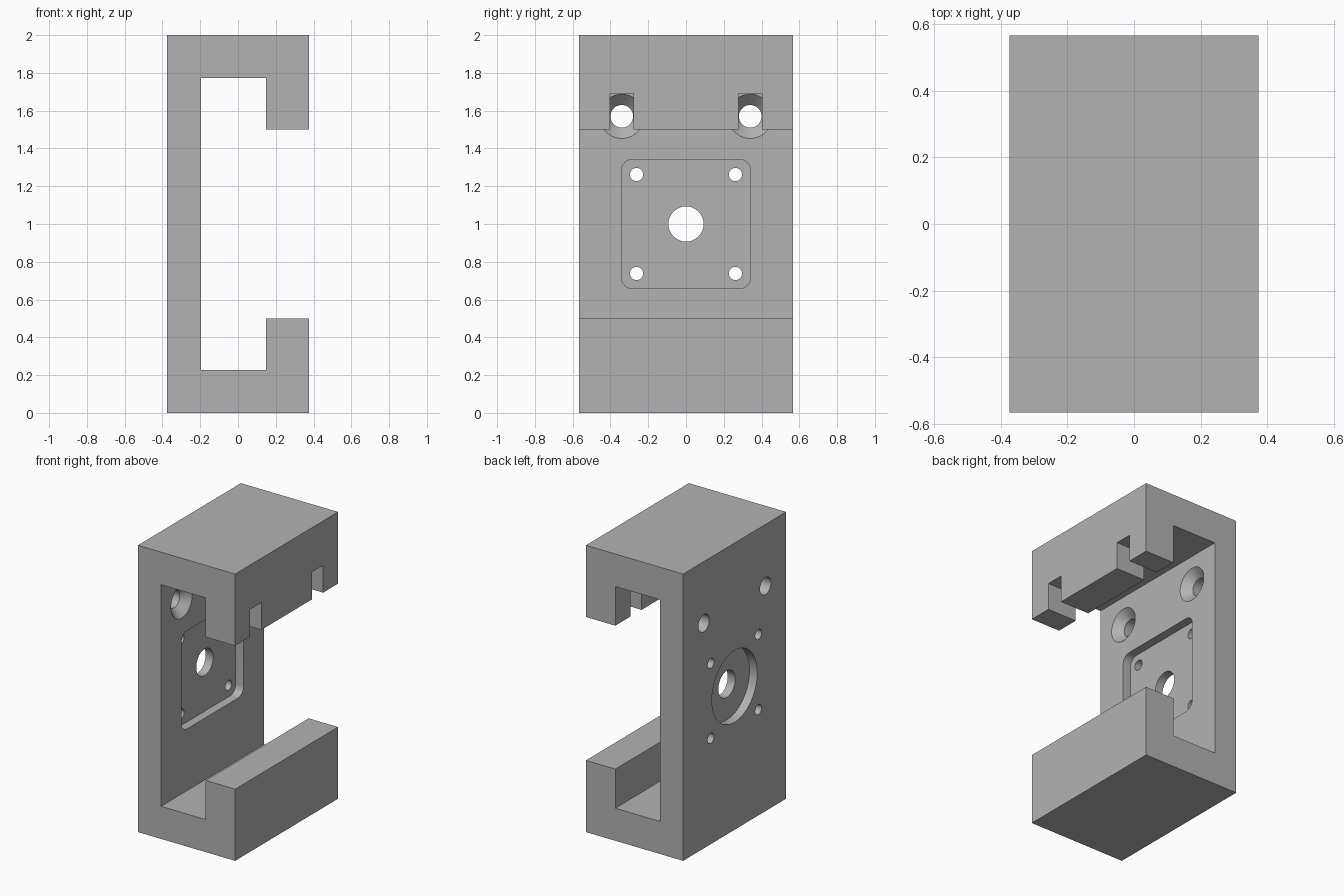
import bpy
import bmesh
from math import radians
from mathutils import Matrix

if "Cube" in bpy.data.objects:
    bpy.data.objects.remove(bpy.data.objects["Cube"], do_unlink=True)

HALF_X, HALF_Y, HEIGHT = 0.375, 0.567, 2.0
WALL_IN = -0.197            # inner face of the mounting wall
LIP_IN = 0.148              # inner face of the lips
FLOOR, LIP = 0.227, 0.5     # floor thickness and lip height
RECESS = 0.06               # depth of both wall recesses

grey = bpy.data.materials.new("plain grey")
grey.use_nodes = True
grey.diffuse_color = (0.45, 0.45, 0.45, 1)
grey.node_tree.nodes["Principled BSDF"].inputs["Base Color"].default_value = grey.diffuse_color


def add_object(name, bm):
    bmesh.ops.recalc_face_normals(bm, faces=bm.faces)
    mesh = bpy.data.meshes.new(name)
    bm.to_mesh(mesh)
    bm.free()
    mesh.materials.append(grey)
    obj = bpy.data.objects.new(name, mesh)
    bpy.context.collection.objects.link(obj)
    return obj


def box(name, low, high, corner=0):
    """Box between two corners, optionally rounded along x."""
    bm = bmesh.new()
    size = [b - a for a, b in zip(low, high)]
    mid = [(a + b) / 2 for a, b in zip(low, high)]
    bmesh.ops.create_cube(bm, size=1, matrix=Matrix.Translation(mid) @ Matrix.Diagonal((*size, 1)))
    if corner:
        along = [e for e in bm.edges if abs(e.verts[0].co.x - e.verts[1].co.x) > 0.01]
        bmesh.ops.bevel(bm, geom=along, offset=corner, segments=8, profile=0.5, affect='EDGES')
    return add_object(name, bm)


def drill(name, x0, x1, y, z, r0, r1=None):
    """Round cutter along x, tapered when two radii are given."""
    bm = bmesh.new()
    place = Matrix.Translation(((x0 + x1) / 2, y, z)) @ Matrix.Rotation(radians(90), 4, 'Y')
    bmesh.ops.create_cone(bm, cap_ends=True, segments=64, radius1=r0,
                          radius2=r0 if r1 is None else r1, depth=x1 - x0, matrix=place)
    return add_object(name, bm)


# C-shaped channel, extruded along y
upper = [(-HALF_X, HEIGHT), (HALF_X, HEIGHT), (HALF_X, HEIGHT - LIP),
         (LIP_IN, HEIGHT - LIP), (LIP_IN, HEIGHT - FLOOR), (WALL_IN, HEIGHT - FLOOR)]
lower = [(x, HEIGHT - z) for x, z in reversed(upper)]
bm = bmesh.new()
face = bm.faces.new([bm.verts.new((x, -HALF_Y, z)) for x, z in upper + lower])
side = bmesh.ops.extrude_face_region(bm, geom=[face])["geom"]
bmesh.ops.translate(bm, vec=(0, 2 * HALF_Y, 0),
                    verts=[v for v in side if isinstance(v, bmesh.types.BMVert)])
bracket = add_object("channel_bracket", bm)

# Motor seat: square pocket inside, round recess outside, shaft hole
outside, through = -HALF_X - 0.05, WALL_IN + 0.05
cutters = [
    box("pocket_cutter", (WALL_IN - RECESS, -0.342, 0.658), (through, 0.342, 1.342), corner=0.06),
    drill("recess_cutter", outside, -HALF_X + RECESS, 0, 1, 0.25),
    drill("shaft_cutter", outside, through, 0, 1, 0.093),
]

for s in (-1, 1):
    # Small screw holes around the shaft
    for t in (-1, 1):
        cutters.append(drill("screw_cutter", outside, through, s * 0.262, 1 + t * 0.262, 0.035))
    # Countersunk mounting holes with access slots in the upper lip
    y, z = s * 0.34, 1.57
    cutters.append(drill("mount_cutter", outside, through, y, z, 0.06))
    cutters.append(drill("countersink_cutter", WALL_IN - 0.067, WALL_IN + 0.01, y, z, 0.05, 0.127))
    cutters.append(box("slot_cutter", (LIP_IN - 0.05, y - 0.062, 1.4),
                       (HALF_X + 0.05, y + 0.062, 1.69)))

# Apply the cuts
bpy.ops.object.select_all(action='DESELECT')
bracket.select_set(True)
bpy.context.view_layer.objects.active = bracket
for cutter in cutters:
    cutter.hide_render = True
    cut = bracket.modifiers.new("cut", 'BOOLEAN')
    cut.operation = 'DIFFERENCE'
    cut.solver = 'EXACT'
    cut.object = cutter
    bpy.ops.object.modifier_apply(modifier=cut.name)
    bpy.data.objects.remove(cutter, do_unlink=True)

bpy.ops.object.shade_smooth_by_angle(angle=radians(30))
